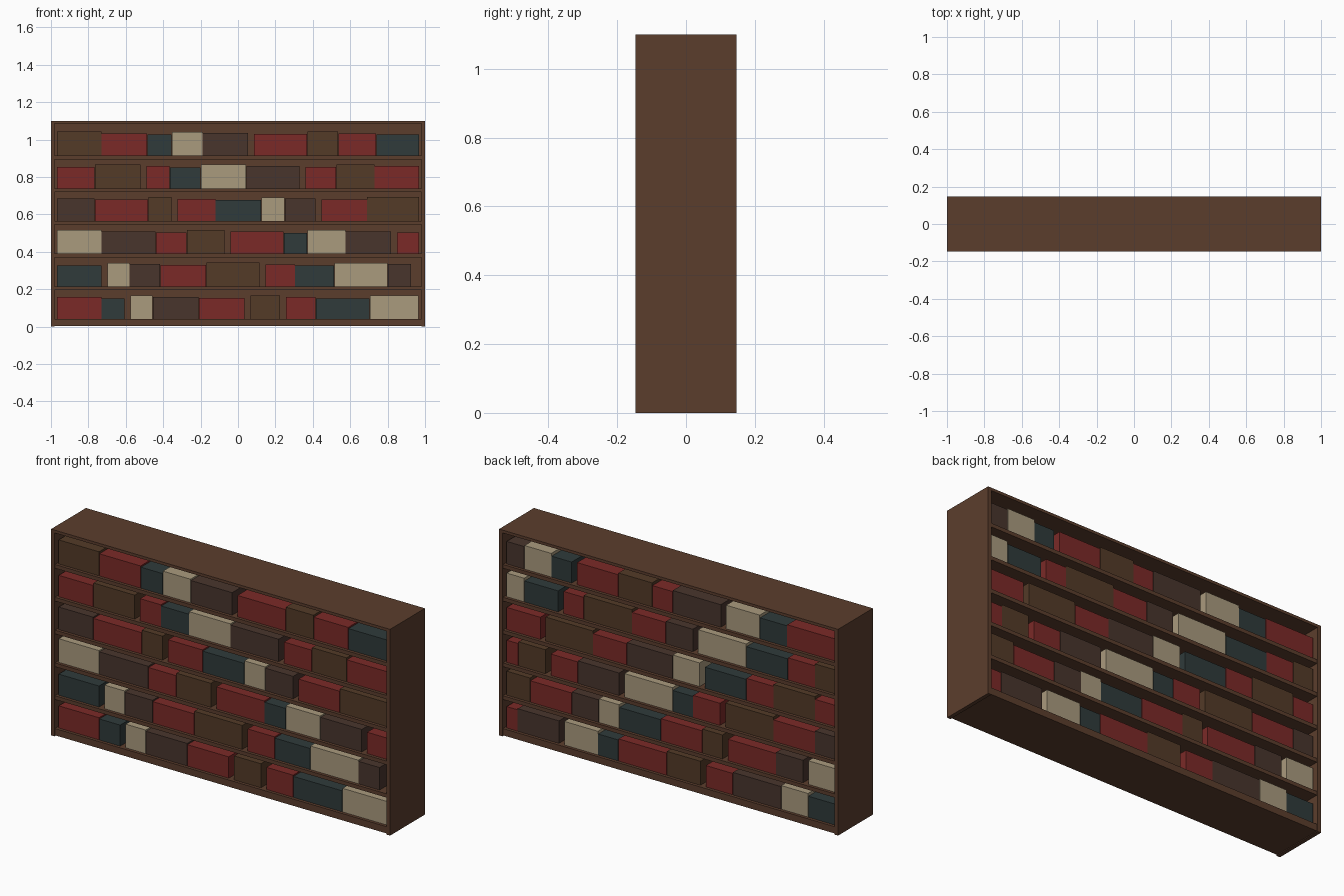
import bpy

if "Cube" in bpy.data.objects:
    bpy.data.objects.remove(bpy.data.objects["Cube"])

W, D, H = 1.0, 0.147, 1.1      # half width, half depth, height
SIDE, PITCH, FLOOR = 0.02, 0.175, 0.04


def material(name, rgb):
    m = bpy.data.materials.new(name)
    m.diffuse_color = (*[c ** 2.2 for c in rgb], 1)
    m.use_nodes = True
    m.node_tree.nodes["Principled BSDF"].inputs["Base Color"].default_value = m.diffuse_color
    return m


WOOD = material("wood", (0.36, 0.25, 0.19))
RED = material("red_cover", (0.48, 0.18, 0.17))
TEAL = material("teal_cover", (0.20, 0.24, 0.24))
CREAM = material("cream_cover", (0.66, 0.60, 0.49))
DARK = material("dark_cover", (0.29, 0.22, 0.19))
BROWN = material("brown_cover", (0.33, 0.24, 0.17))


def box(name, x0, x1, y0, y1, z0, z1, mat):
    bpy.ops.mesh.primitive_cube_add(size=1, location=((x0 + x1) / 2, (y0 + y1) / 2, (z0 + z1) / 2))
    ob = bpy.context.object
    ob.name = name
    ob.scale = (x1 - x0, y1 - y0, z1 - z0)
    bpy.ops.object.transform_apply(location=False, rotation=False, scale=True)
    ob.data.materials.append(mat)
    return ob


# Case: sides, top, bottom, central back panel shared by both faces
inner = W - SIDE
box("left_side", -W, -inner, -D, D, 0, H, WOOD)
box("right_side", inner, W, -D, D, 0, H, WOOD)
box("top_board", -inner, inner, -D, D, 1.085, H, WOOD)
box("bottom_board", -inner, inner, -D + 0.004, D - 0.004, 0.004, FLOOR, WOOD)
box("centre_panel", -inner, inner, -0.01, 0.01, FLOOR, 1.085, WOOD)

# Shelves
for i in range(1, 6):
    z = FLOOR + i * PITCH
    box(f"shelf_{i}", -inner, inner, -D + 0.004, D - 0.004, z - 0.02, z, WOOD)

# Books: repeating cover order, each with its height
COVERS = [(RED, 0.118), (TEAL, 0.112), (CREAM, 0.126),
          (DARK, 0.120), (RED, 0.114), (BROWN, 0.128)]

# Widths in hundredths from the left end, lowest row first; a negative width leaves a gap after it
FRONT = [
    [24, -12.5, 12, 24.5, -24.5, -16, 16, 29, 26],
    [-24, 12, 16.5, 24.5, -28.5, 16, 21, 28.5, 12.5],
    [24, 29, 16.5, -20.5, 28.5, 12.5, 20.5, -24.5, 12.5],
    [20.5, 28.5, -12.5, 20.5, 24.5, 12.5, -16.5, 24.5, 28.5],
    [20.5, -24.5, 12.5, 16.5, 24.5, -28.5, 16.5, 20.5, 25],
    [24, 24.5, 13, 16.5, -24.5, 28.5, 16.5, 20.5, 23],
]
BACK = [
    [16, 16, 28.5, -16, 20, 28.5, 12, -20, 24.5, 6.5],
    [-16, 16, -28.5, 12, 24.5, 24.5, 12, 16, 24.5, 14],
    [12, 24.5, -28.5, 16, 12, -28.5, 24.5, -16, 16, 7],
    [12, 24.5, 16, -24.5, 16, 27, 20, -28, 20],
    [12, 16, 24.5, -28.5, 16, 20, 28.5, -12, 20, 10.5],
    [28.5, 16, -20, 28.5, 12, 20, -24.5, 12, 16, 10.5],
]


def fill(face, rows, phase, y0, y1):
    for r, widths in enumerate(rows):
        x, z = -0.97, FLOOR + r * PITCH
        for i, w in enumerate(widths):
            mat, h = COVERS[(i + r + phase) % 6]
            end = min(x + abs(w) / 100, 0.97)
            box(f"{face}_book_{r + 1}_{i + 1}", x + 0.001, end - 0.001, y0, y1, z, z + h, mat)
            x = end + (0.03 if w < 0 else 0)


fill("front", FRONT, 0, -0.127, -0.01)
fill("back", BACK, 1, 0.01, 0.127)
